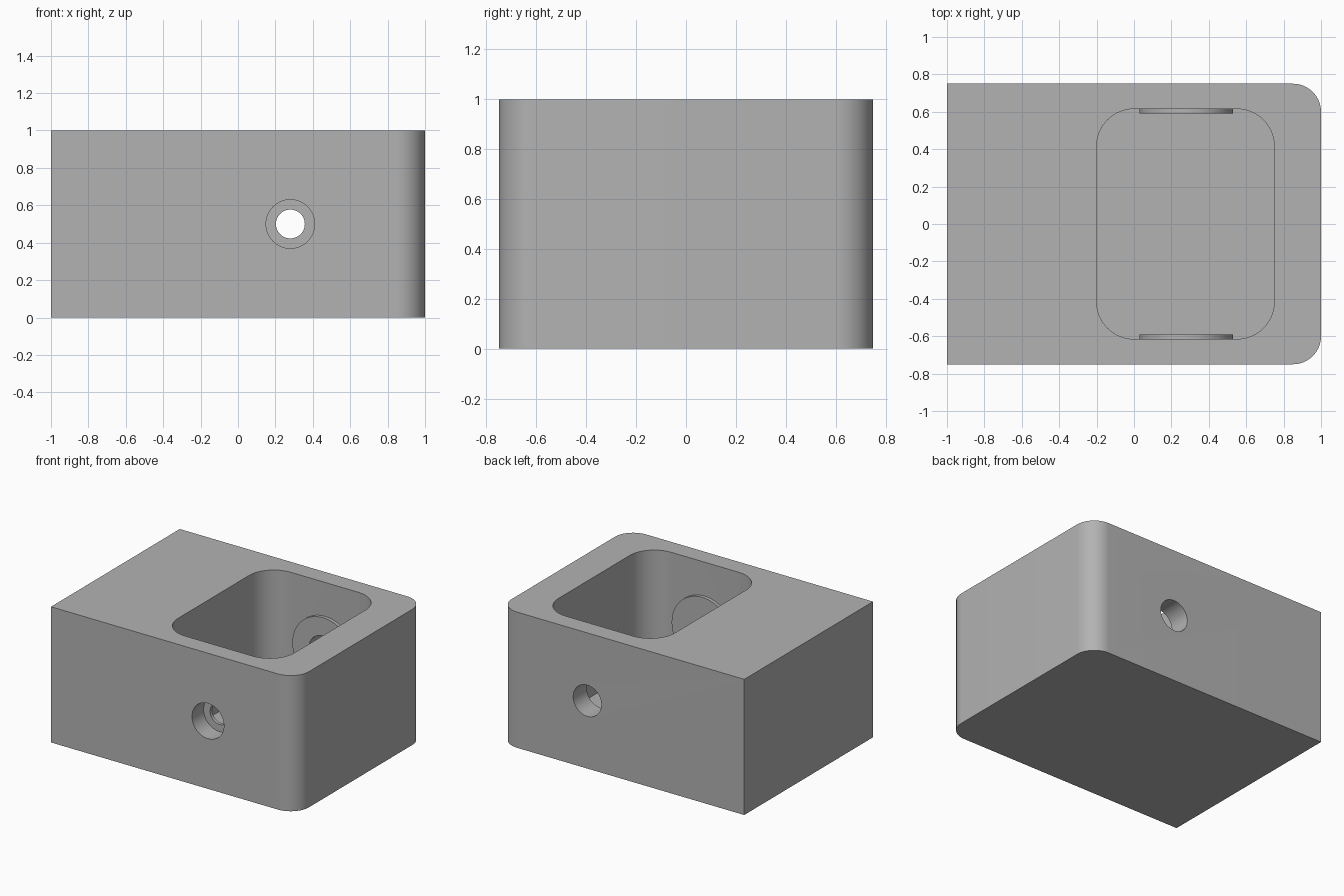
import bpy
import math
from mathutils import Matrix

default = bpy.data.objects.get("Cube")
if default:
    bpy.data.objects.remove(default, do_unlink=True)

# One plain grey for the whole part
GREY = (0.45, 0.45, 0.45, 1.0)
grey = bpy.data.materials.new("plain_grey")
grey.use_nodes = True
grey.diffuse_color = GREY
grey.node_tree.nodes["Principled BSDF"].inputs["Base Color"].default_value = GREY

HOLE_X, HOLE_Z = 0.28, 0.5
HALF_Y = 0.75
POCKET_Y = 0.615
BOSS_Y = 0.59


def arc(cx, cy, r, start, steps=16):
    """Quarter-circle points, counter-clockwise from the start angle."""
    angles = [math.radians(start + 90 * i / steps) for i in range(steps + 1)]
    return [(cx + r * math.cos(a), cy + r * math.sin(a)) for a in angles]


def outline(x0, x1, half_y, r_left, r_right):
    """Rectangle with rounded left and right corners; zero leaves them sharp."""
    points = []
    for x, y, r, start in ((x1, half_y, r_right, 0), (x0, half_y, r_left, 90),
                           (x0, -half_y, r_left, 180), (x1, -half_y, r_right, 270)):
        cx = x - math.copysign(r, x - (x0 + x1) / 2)
        cy = y - math.copysign(r, y)
        points += arc(cx, cy, r, start) if r else [(x, y)]
    return points


def prism(name, points, z0, z1):
    n = len(points)
    verts = [(x, y, z) for z in (z0, z1) for x, y in points]
    faces = [tuple(reversed(range(n))), tuple(range(n, 2 * n))]
    faces += [(i, (i + 1) % n, n + (i + 1) % n, n + i) for i in range(n)]
    mesh = bpy.data.meshes.new(name)
    mesh.from_pydata(verts, [], faces)
    mesh.materials.append(grey)
    obj = bpy.data.objects.new(name, mesh)
    bpy.context.collection.objects.link(obj)
    return obj


def cross_cylinder(name, r, y0, y1):
    """Cylinder along y on the shared hole axis."""
    circle = [p for k in range(4) for p in arc(0, 0, r, 90 * k)[:-1]]
    obj = prism(name, circle, -y1, -y0)
    obj.data.transform(Matrix.Translation((HOLE_X, 0, HOLE_Z))
                       @ Matrix.Rotation(math.radians(90), 4, "X"))
    return obj


def combine(target, tool, operation):
    mod = target.modifiers.new(tool.name, "BOOLEAN")
    mod.operation = operation
    mod.solver = "EXACT"
    mod.object = tool
    bpy.context.view_layer.objects.active = target
    bpy.ops.object.modifier_apply(modifier=mod.name)
    bpy.data.objects.remove(tool, do_unlink=True)


# Body with two rounded corners and a blind rounded pocket
body = prism("housing_block", outline(-1, 1, HALF_Y, 0, 0.15), 0, 1)
combine(body, prism("pocket", outline(-0.2, 0.75, POCKET_Y, 0.2, 0.2), 0.13, 1.2),
        "DIFFERENCE")

# Round bosses on the two long pocket walls
for side, y0, y1 in (("front", -0.68, -BOSS_Y), ("back", BOSS_Y, 0.68)):
    combine(body, cross_cylinder(side + "_boss", 0.25, y0, y1), "UNION")

# Stepped hole through the front wall, plain hole through the back wall
combine(body, cross_cylinder("front_counterbore", 0.13, -0.9, -POCKET_Y), "DIFFERENCE")
combine(body, cross_cylinder("front_bore", 0.077, -0.7, -0.4), "DIFFERENCE")
combine(body, cross_cylinder("back_bore", 0.115, 0.4, 0.9), "DIFFERENCE")

# Smooth curved walls, crisp edges
bpy.ops.object.select_all(action="DESELECT")
body.select_set(True)
bpy.context.view_layer.objects.active = body
bpy.ops.object.shade_smooth_by_angle(angle=math.radians(30))
